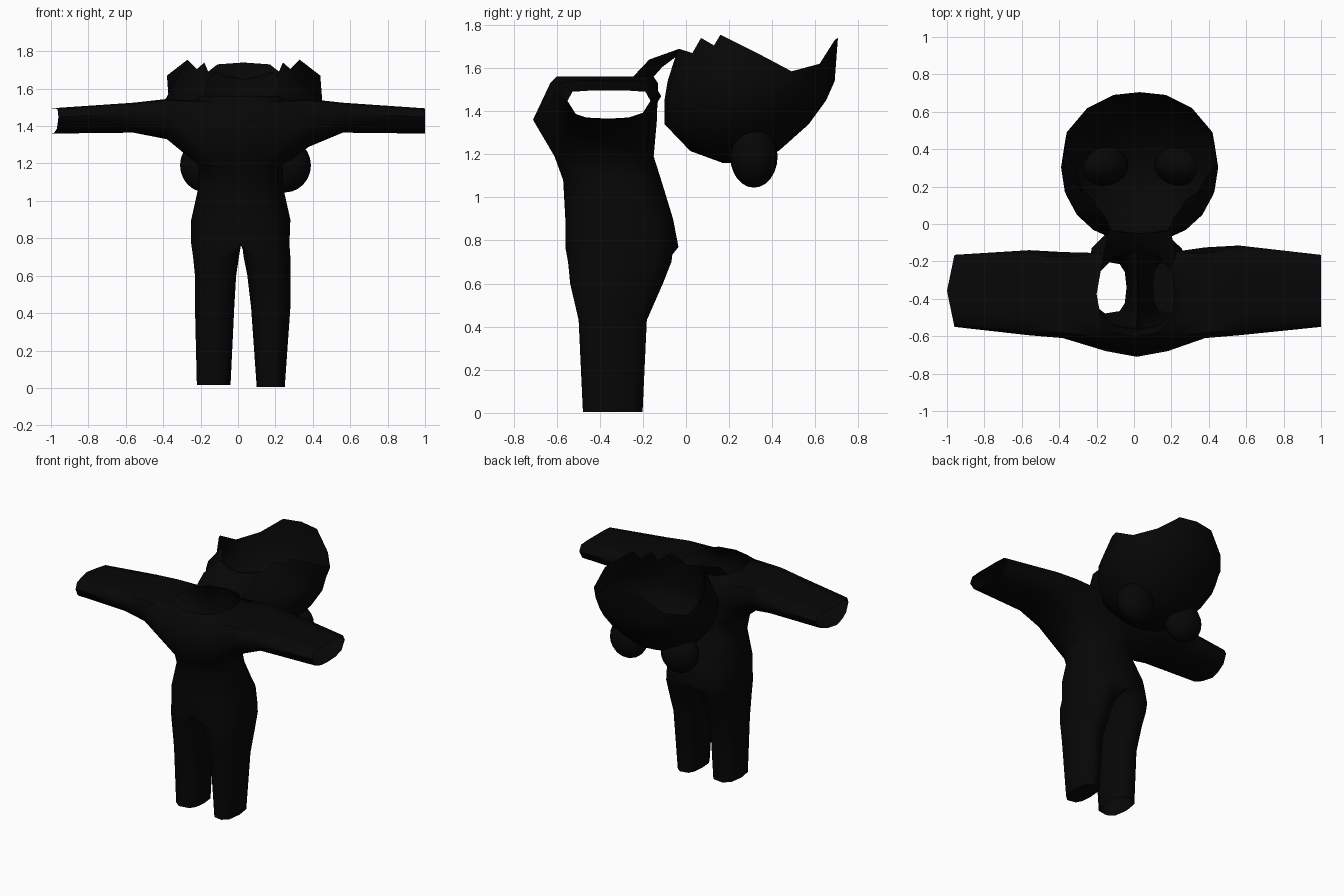
import bpy, bmesh, math

cube = bpy.data.objects.get("Cube")
if cube:
    bpy.data.objects.remove(cube)

MID = 0.02          # the suit's own centre line in x
HOOD_X = 0.03

fabric = bpy.data.materials.new("black_fabric")
fabric.use_nodes = True
BLACK = (0.002, 0.002, 0.002, 1)
fabric.diffuse_color = BLACK
bsdf = fabric.node_tree.nodes["Principled BSDF"]
bsdf.inputs["Base Color"].default_value = BLACK


def finish(bm, name, angle=60):
    bmesh.ops.recalc_face_normals(bm, faces=bm.faces)
    mesh = bpy.data.meshes.new(name)
    bm.to_mesh(mesh)
    bm.free()
    mesh.materials.append(fabric)
    obj = bpy.data.objects.new(name, mesh)
    bpy.context.collection.objects.link(obj)
    bpy.ops.object.select_all(action='DESELECT')
    obj.select_set(True)
    bpy.context.view_layer.objects.active = obj
    bpy.ops.object.shade_smooth_by_angle(angle=math.radians(angle))
    return obj


def ring(bm, points):
    return [bm.verts.new(p) for p in points]


def skin(bm, a, b, skip=()):
    """Join two rings of equal length with quads, leaving out skipped columns."""
    n = len(a)
    for i in range(n):
        if i not in skip:
            j = (i + 1) % n
            bm.faces.new((a[i], a[j], b[j], b[i]))


def oval(x0, x1, y0, y1, z, angles, power):
    """Points of an oval, boxier for a lower power; angle 0 is the front, 90 is +x."""
    def bend(v):
        return math.copysign(abs(v) ** power, v)
    cx, cy, rx, ry = (x0 + x1) / 2, (y0 + y1) / 2, (x1 - x0) / 2, (y1 - y0) / 2
    return [(cx + rx * bend(math.sin(math.radians(t))),
             cy - ry * bend(math.cos(math.radians(t))), z) for t in angles]


# Torso: open neck down to the hips, with a hole on each side for the sleeve
bm = bmesh.new()
around = range(0, 360, 30)
torso = [ring(bm, oval(x0, x1, y0, y1, z, around, p)) for z, x0, x1, y0, y1, p in (
    (1.56, -.20, .22, -.60, -.15, .8),
    (1.53, -.25, .27, -.63, -.13, .78),
    (1.36, -.27, .30, -.71, -.135, .78),
    (1.19, -.21, .24, -.61, -.15, .9),
    (1.08, -.21, .24, -.57, -.115, .9),
    (.90, -.25, .28, -.56, -.06, .7),
    (.77, -.25, .275, -.56, -.035, .65))]
sides = {1: [1, 2, 3, 4, 5], -1: [11, 10, 9, 8, 7]}
hole_columns = (1, 2, 3, 4, 7, 8, 9, 10)
for i in range(len(torso) - 1):
    skin(bm, torso[i], torso[i + 1], hole_columns if i in (1, 2) else ())

# Neck strap: rises from the back of the collar to the front of the hood rim
strap = torso[0][4:9]
for y, z, half, dy, dz in ((-.11, 1.605, .195, -.06, .035),
                           (-.05, 1.65, .165, .02, .04)):
    row = ring(bm, [(HOOD_X + t * half, y + dy * t * t, z + dz * t * t)
                    for t in (1, .6, 0, -.6, -1)])
    for i in range(4):
        bm.faces.new((strap[i], strap[i + 1], row[i + 1], row[i]))
    strap = row

# Sleeves: flat on top, rounded below, open at the cuff
section = ((-.88, .93), (-.5, 1), (0, 1), (.5, 1), (.88, .93), (1, .3),
           (.8, -.6), (.45, -.93), (0, -1), (-.45, -.93), (-.8, -.6), (-1, .3))
armpit = {1: 1.29, -1: 1.33}
back_edge = {1: -.115, -1: -.14}
for s, cols in sides.items():
    top, middle, bottom = torso[1], torso[2], torso[3]
    last = ([top[k] for k in cols] + [middle[cols[-1]]]
            + [bottom[k] for k in reversed(cols)] + [middle[cols[0]]])
    for x, z0, z1, y0, y1 in ((.38, armpit[s], 1.545, -.61, back_edge[s] - .01),
                              (.56, 1.365, 1.525, -.595, back_edge[s]),
                              (.97, 1.36, 1.495, -.55, -.165)):
        points = []
        for u, v in section:
            px = x
            if x > .9:
                px += .04 * (1 - abs(u)) - .01 if s < 0 else .03
            points.append((s * px, (y0 + y1) / 2 + u * (y1 - y0) / 2,
                           (z0 + z1) / 2 + v * (z1 - z0) / 2))
        cuff = ring(bm, points)
        skin(bm, last, cuff)
        last = cuff

# Legs: the hip ring is split by a crotch seam, then two tubes run down
hips = torso[-1]
crotch = ring(bm, [(MID, y, .79) for y in (-.13, -.30, -.46)])
leg_angles = list(range(-30, 211, 40)) + [240, 270, 300]
legs = {1: ((.70, .03, .28), (.60, .05, .28), (.43, .07, .28), (.005, .10, .25)),
        -1: ((.70, .005, -.24), (.60, -.01, -.23), (.43, -.02, -.23),
             (.015, -.04, -.22))}
depths = ((-.55, -.065), (-.54, -.105), (-.50, -.18), (-.48, -.20))
for s, rows in legs.items():
    last = [hips[(s * k) % 12] for k in range(7)] + crotch
    for (z, inner, outer), (y0, y1) in zip(rows, depths):
        hem = ring(bm, oval(inner, outer, y0, y1, z, leg_angles, .75))
        skin(bm, last, hem)
        last = hem
    if s > 0:
        bm.faces.new(last)      # the left leg is closed at the hem
finish(bm, "suit_body")

# Hood: an upturned bowl behind the neck with an uneven, notched rim
bm = bmesh.new()
steps = range(0, 360, 18)
bowl = [ring(bm, oval(HOOD_X - r, HOOD_X + r, y0, y1, z, steps, .95)) for z, r, y0, y1 in (
    (1.16, .10, .17, .30),
    (1.215, .24, .02, .43),
    (1.34, .35, -.10, .57),
    (1.45, .41, -.10, .65),
    (1.54, .42, -.085, .69))]
half_rim = [(0, -.05, 1.65), (.15, -.035, 1.69), (.18, .03, 1.67), (.21, .07, 1.74),
            (.25, .13, 1.705), (.30, .16, 1.755), (.41, .33, 1.67), (.39, .49, 1.585),
            (.28, .62, 1.62), (.14, .69, 1.73), (0, .705, 1.74)]
rim = [(HOOD_X + x, y, z) for x, y, z in half_rim]
rim += [(HOOD_X - x, y, z) for x, y, z in reversed(half_rim[1:-1])]
bowl.append(ring(bm, rim))
for a, b in zip(bowl, bowl[1:]):
    skin(bm, a, b)
bm.faces.new(bowl[0])
finish(bm, "hood", 45)

# Ears: rounded balls set into the underside of the hood
for side, x in (("left", .25), ("right", -.17)):
    bm = bmesh.new()
    bmesh.ops.create_uvsphere(bm, u_segments=20, v_segments=12, radius=1)
    bmesh.ops.scale(bm, verts=bm.verts, vec=(.14, .11, .145))
    bmesh.ops.translate(bm, verts=bm.verts, vec=(x, .315, 1.19))
    finish(bm, side + "_ear")
